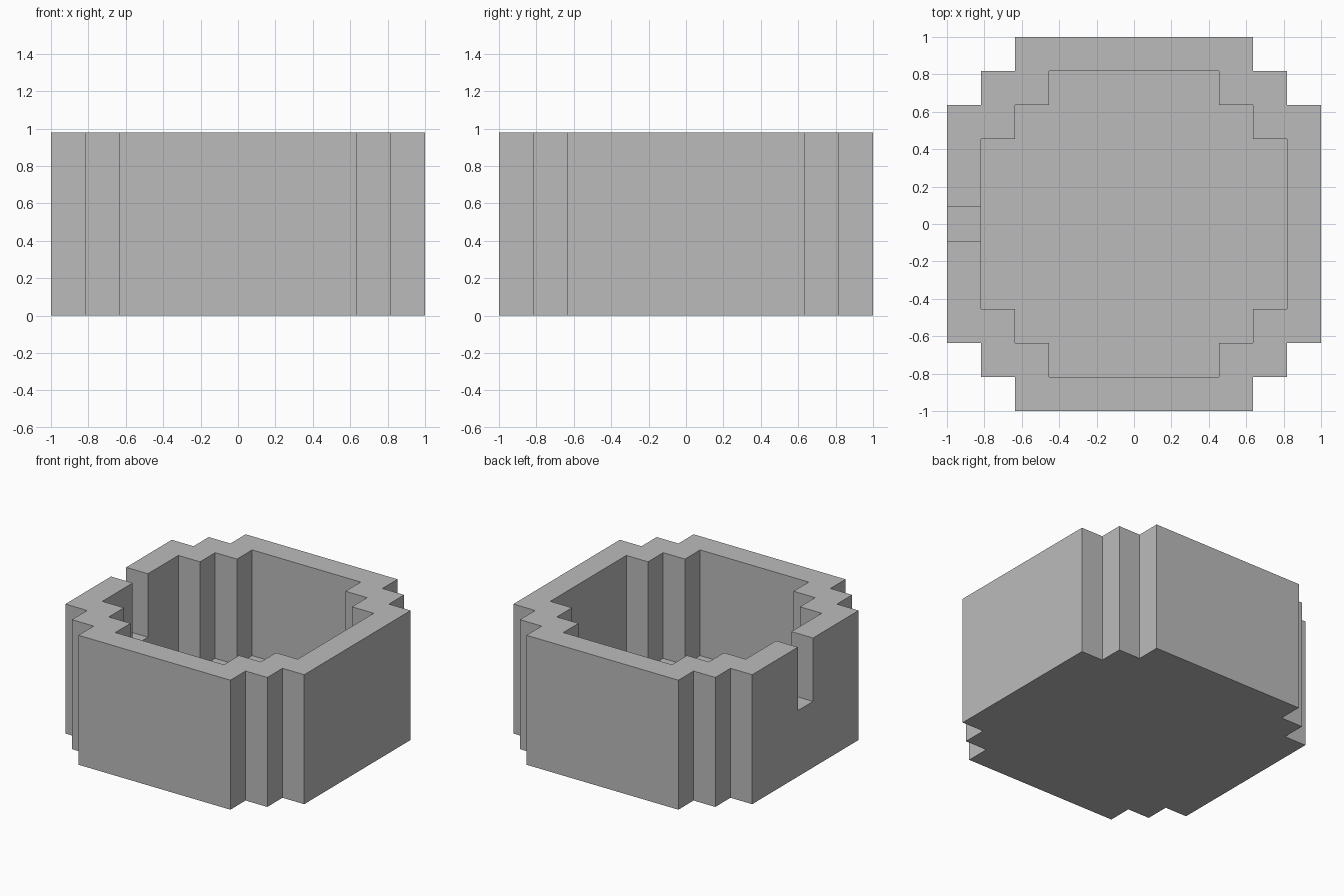
import bpy
import bmesh

UNIT = 2 / 11          # one step of the stepped outline
HEIGHT = 0.98
FLOOR = 0.18
SLOT_BASE = 0.5

cube = bpy.data.objects.get("Cube")
if cube:
    bpy.data.objects.remove(cube, do_unlink=True)

grey = bpy.data.materials.new("plain grey")
grey.use_nodes = True
colour = (0.5, 0.5, 0.5, 1)
grey.diffuse_color = colour
grey.node_tree.nodes["Principled BSDF"].inputs["Base Color"].default_value = colour


def stepped_outline(radius):
    """Rounded square with two stair steps at each corner."""
    a, b, c = radius, radius - UNIT, radius - 2 * UNIT
    corner = [(a, c), (b, c), (b, b), (c, b), (c, a)]
    points = []
    for _ in range(4):
        points += corner
        corner = [(-y, x) for x, y in corner]
    return points


def prism(name, outline, bottom, top):
    bm = bmesh.new()
    base = bm.faces.new([bm.verts.new((x, y, bottom)) for x, y in outline])
    side = bmesh.ops.extrude_face_region(bm, geom=[base])["geom"]
    raised = [v for v in side if isinstance(v, bmesh.types.BMVert)]
    bmesh.ops.translate(bm, verts=raised, vec=(0, 0, top - bottom))
    bmesh.ops.recalc_face_normals(bm, faces=bm.faces)
    mesh = bpy.data.meshes.new(name)
    bm.to_mesh(mesh)
    bm.free()
    mesh.materials.append(grey)
    obj = bpy.data.objects.new(name, mesh)
    bpy.context.collection.objects.link(obj)
    return obj


def cut(target, cutter):
    mod = target.modifiers.new(cutter.name, "BOOLEAN")
    mod.operation = "DIFFERENCE"
    mod.solver = "EXACT"
    mod.object = cutter
    bpy.context.view_layer.objects.active = target
    bpy.ops.object.modifier_apply(modifier=mod.name)
    bpy.data.objects.remove(cutter, do_unlink=True)


# Stepped tub, hollowed down to its floor
tub = prism("tub", stepped_outline(1), 0, HEIGHT)
cut(tub, prism("hollow", stepped_outline(1 - UNIT), FLOOR, HEIGHT + 0.2))

# Slot through the wall on the -x side
half = UNIT / 2
slot = [(-1.1, -half), (-0.7, -half), (-0.7, half), (-1.1, half)]
cut(tub, prism("slot", slot, SLOT_BASE, HEIGHT + 0.2))
